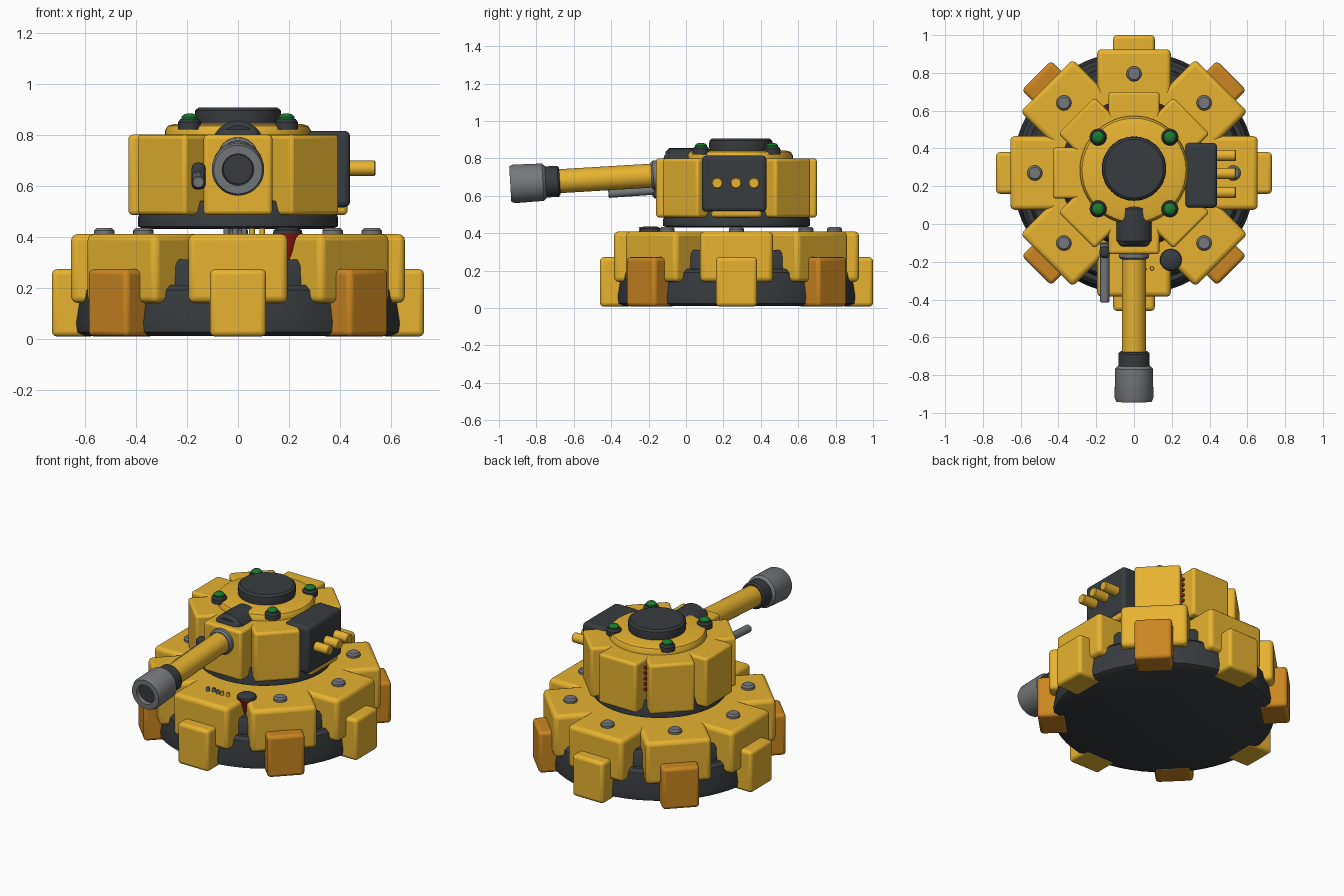
import bpy, math
from mathutils import Vector, Matrix

if "Cube" in bpy.data.objects:
    bpy.data.objects.remove(bpy.data.objects["Cube"])

CY = 0.27  # y of the turret axis


def mat(name, r, g, b):
    m = bpy.data.materials.new(name)
    m.diffuse_color = (r, g, b, 1)
    m.use_nodes = True
    m.node_tree.nodes["Principled BSDF"].inputs["Base Color"].default_value = m.diffuse_color
    return m


YELLOW = mat("yellow", 0.80, 0.45, 0.03)
ORANGE = mat("orange", 0.60, 0.24, 0.015)
DARK = mat("dark", 0.04, 0.045, 0.05)
GREY = mat("steel", 0.18, 0.19, 0.20)
GREEN = mat("green", 0.01, 0.2, 0.03)
RED = mat("red", 0.35, 0.01, 0.01)


def finish(o, name, m):
    o.name = name
    o.data.materials.append(m)
    bpy.ops.object.select_all(action='DESELECT')
    o.select_set(True)
    bpy.context.view_layer.objects.active = o
    bpy.ops.object.shade_smooth_by_angle(angle=math.radians(35))
    return o


def box(name, lo, hi, m, bevel=0.02, angle=None):
    """Bevelled box; with an angle it is placed radially (local +x outward)."""
    lo, hi = Vector(lo), Vector(hi)
    bpy.ops.mesh.primitive_cube_add(size=1)
    o = bpy.context.object
    o.data.transform(Matrix.Translation((lo + hi) / 2) @ Matrix.Diagonal((*(hi - lo), 1)))
    if angle is not None:
        o.location = (0, CY, 0)
        o.rotation_euler.z = angle
    b = o.modifiers.new("bevel", 'BEVEL')
    b.width, b.segments = bevel, 3
    return finish(o, name, m)


def lathe(name, profile, m, origin=(0, 0, 0), axis=(0, 0, 1), n=48):
    """Revolve (radius, height) points about an axis through origin."""
    verts, faces = [], []
    for r, h in profile:
        for i in range(n):
            a = 2 * math.pi * i / n
            verts.append((r * math.cos(a), r * math.sin(a), h))
    for k in range(len(profile) - 1):
        for i in range(n):
            j = (i + 1) % n
            faces.append((k * n + i, k * n + j, (k + 1) * n + j, (k + 1) * n + i))
    faces.append(tuple(reversed(range(n))))
    faces.append(tuple(range((len(profile) - 1) * n, len(profile) * n)))
    me = bpy.data.meshes.new(name)
    me.from_pydata(verts, [], faces)
    o = bpy.data.objects.new(name, me)
    bpy.context.collection.objects.link(o)
    q = Vector(axis).to_track_quat('Z', 'Y')
    o.matrix_world = Matrix.Translation(origin) @ q.to_matrix().to_4x4()
    return finish(o, name, m)


def rod(name, r, a, b, m, bevel=0.006, n=32):
    """Cylinder with softened rims from point a to point b."""
    a, b = Vector(a), Vector(b)
    L = (b - a).length
    return lathe(name, [(r - bevel, 0), (r, bevel), (r, L - bevel), (r - bevel, L)], m, a, b - a, n)


# base disc with a narrower upper drum
lathe("base_disc", [(0.61, 0.01), (0.64, 0.025), (0.645, 0.06), (0.625, 0.19), (0.605, 0.21),
                    (0.58, 0.21), (0.575, 0.29), (0.56, 0.31), (0.40, 0.31), (0.38, 0.40)],
      DARK, (0, CY, 0), n=64)

# eight armour blocks, foot tabs, bolts and turret plates
for i in range(8):
    a = i * math.pi / 4
    c, s = math.cos(a), math.sin(a)
    box("base_block", (0.27, -0.195, 0.14), (0.655, 0.195, 0.41), YELLOW, 0.025, a)
    box("foot_tab", (0.56, -0.11, 0.008), (0.73, 0.11, 0.272), ORANGE if i % 2 else YELLOW, 0.02, a)
    if i != 6:
        x, y = 0.525 * c, CY + 0.525 * s
        rod("block_bolt", 0.04, (x, y, 0.40), (x, y, 0.434), GREY, 0.01, 20)
    box("turret_plate", (0.15, -0.135, 0.485), (0.43, 0.135, 0.80), YELLOW, 0.016, a)

# turret ring
lathe("turret_ring", [(0.37, 0.43), (0.392, 0.44), (0.392, 0.475), (0.37, 0.54), (0.2, 0.55)],
      DARK, (0, CY, 0))

# roof and hatch
lathe("turret_roof", [(0.285, 0.78), (0.287, 0.815), (0.275, 0.835), (0.25, 0.842), (0.1, 0.845)],
      YELLOW, (0, 0.285, 0))
lathe("roof_hatch", [(0.165, 0.83), (0.17, 0.87), (0.168, 0.895), (0.155, 0.906)], DARK, (0, 0.293, 0))

# roof lamps
for sx in (-1, 1):
    for sy in (-1, 1):
        p = (sx * 0.19, CY + sy * 0.19, 0)
        lathe("lamp_base", [(0.045, 0.82), (0.045, 0.85), (0.036, 0.862)], DARK, p, n=24)
        lathe("lamp", [(0.032, 0.855), (0.032, 0.87), (0.024, 0.879), (0.01, 0.883)], GREEN, p, n=24)

# side launcher box with three pegs
box("side_pod", (0.27, 0.085, 0.515), (0.44, 0.43, 0.815), DARK, 0.022)
for y in (0.167, 0.267, 0.363):
    rod("pod_peg", 0.03, (0.42, y, 0.668), (0.54, y, 0.668), YELLOW, 0.005, 20)

# main gun, tilted slightly downward
gun = Vector((0, -1, -0.06)).normalized()
root = Vector((0, 0.10, 0.725))


def along(y):
    return root + gun * ((0.10 - y) / -gun.y)


box("gun_mantlet_base", (-0.085, -0.12, 0.72), (0.085, 0.10, 0.83), DARK, 0.03)
rod("gun_mantlet", 0.105, (0, 0.10, 0.75), (0, -0.11, 0.75), DARK, 0.02)
rod("gun_collar", 0.08, along(-0.10), along(-0.185), GREY, 0.01)
rod("barrel", 0.064, along(-0.12), along(-0.70), YELLOW)
rod("barrel_band", 0.083, along(-0.675), along(-0.77), DARK, 0.01)
lathe("muzzle", [(0.085, 0), (0.1, 0.015), (0.103, 0.17), (0.095, 0.19), (0.062, 0.19), (0.058, 0.12)],
      GREY, along(-0.75), gun)
rod("bore", 0.06, along(-0.80), along(-0.915), DARK, 0.002)

# secondary gun
box("small_gun_mount", (-0.182, -0.18, 0.585), (-0.128, -0.12, 0.69), DARK, 0.02)
rod("small_gun", 0.024, (-0.155, -0.10, 0.635), (-0.155, -0.415, 0.613), GREY, 0.004, 20)

# red marker between two front blocks
lathe("red_marker", [(0.008, 0.30), (0.03, 0.34), (0.055, 0.415)], RED, (0.195, -0.195, 0), n=24)
lathe("marker_cap", [(0.058, 0.41), (0.055, 0.425), (0.035, 0.437)], DARK, (0.195, -0.19, 0), n=24)

# loose bits on the front block
for x, y, m in ((-0.045, -0.24, GREY), (-0.01, -0.23, GREY), (0.025, -0.24, GREY),
                (0.055, -0.24, YELLOW), (0.095, -0.235, YELLOW)):
    rod("deck_fitting", 0.011, (x, y, 0.40), (x, y, 0.434), m, 0.002, 12)

# red vents in the rear gaps of the turret
for sx in (-1, 1):
    a = math.radians(90 + sx * 22.5)
    for k in range(5):
        x, y, z = 0.37 * math.cos(a), CY + 0.37 * math.sin(a), 0.60 + 0.035 * k
        box("rear_vent", (0.33, -0.02, z), (0.375, 0.02, z + 0.017), RED, 0.003, a)
